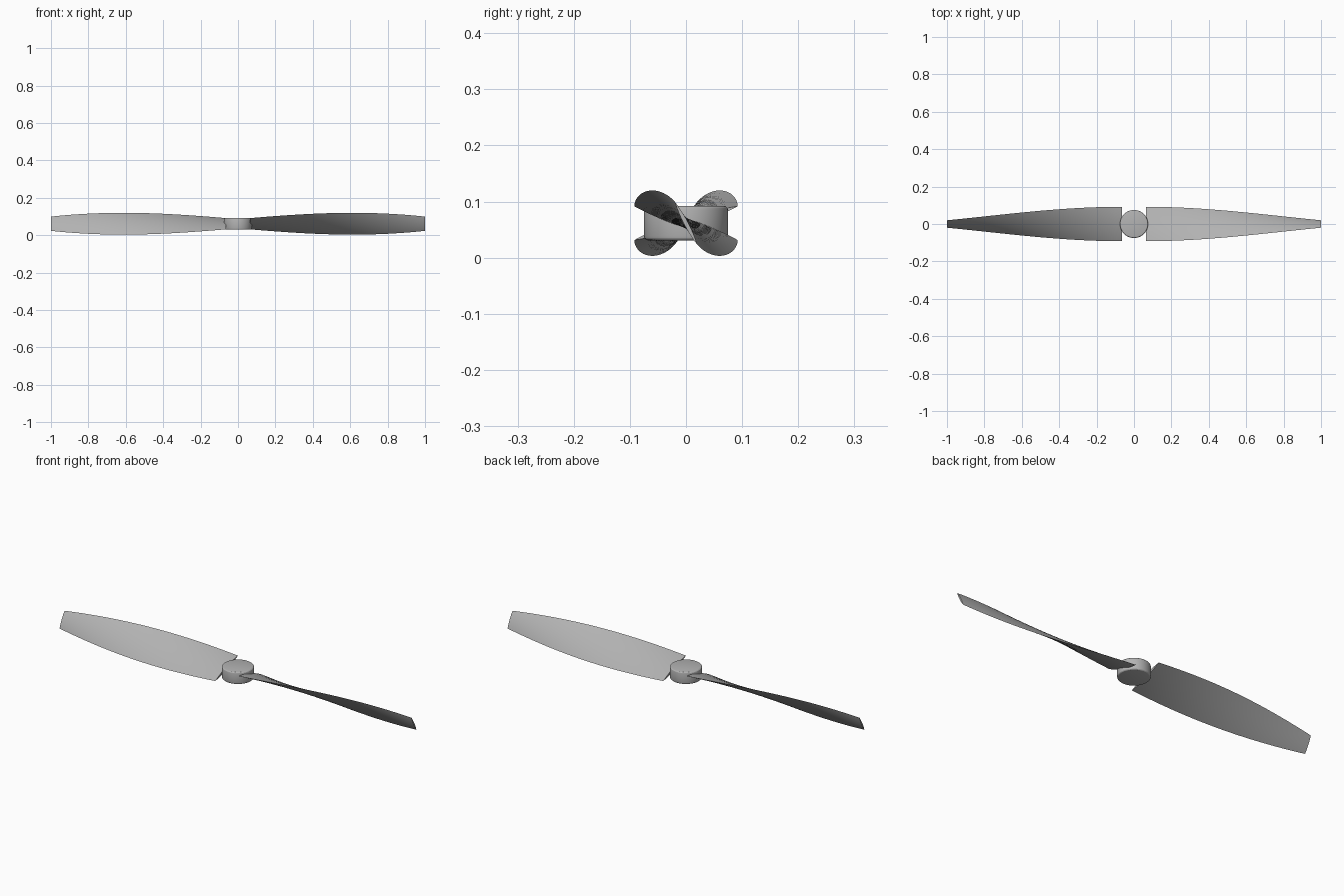
import bpy
import bmesh
import math

cube = bpy.data.objects.get("Cube")
if cube:
    bpy.data.objects.remove(cube, do_unlink=True)

MID_Z = 0.0615
ROOT, TIP = 0.065, 1.0
STATIONS, CHORD_STEPS = 28, 12

grey = bpy.data.materials.new("plain grey")
grey.use_nodes = True
colour = (0.45, 0.45, 0.45, 1)
grey.diffuse_color = colour
grey.node_tree.nodes["Principled BSDF"].inputs["Base Color"].default_value = colour


def finish(bm, name, angle):
    """Turn a bmesh into a smooth-shaded object with sharp edges kept."""
    bmesh.ops.recalc_face_normals(bm, faces=bm.faces)
    mesh = bpy.data.meshes.new(name)
    bm.to_mesh(mesh)
    bm.free()
    mesh.materials.append(grey)
    obj = bpy.data.objects.new(name, mesh)
    bpy.context.collection.objects.link(obj)
    bpy.ops.object.select_all(action="DESELECT")
    obj.select_set(True)
    bpy.context.view_layer.objects.active = obj
    bpy.ops.object.shade_smooth_by_angle(angle=math.radians(angle))
    return obj


def section(x):
    """Thin lens-shaped blade section, tapered and twisted along the span."""
    half = 0.0985 - 0.0555 * ((x - 0.2) / 0.8) ** 2
    twist = math.radians(15 + 47.5 * x)
    points = []
    for i in range(2 * CHORD_STEPS):
        a = math.pi * i / CHORD_STEPS
        s = half * math.cos(a)
        t = 0.09 * half * math.sin(a) * abs(math.sin(a))
        points.append((x, -s * math.cos(twist) + t * math.sin(twist),
                       MID_Z + s * math.sin(twist) + t * math.cos(twist)))
    return points


def blade(name, side):
    """Loft the sections; the opposite blade is a half turn about z."""
    bm = bmesh.new()
    rings = []
    for i in range(STATIONS + 1):
        x = ROOT + (TIP - ROOT) * i / STATIONS
        rings.append([bm.verts.new((side * px, side * py, pz))
                      for px, py, pz in section(x)])
    for inner, outer in zip(rings, rings[1:]):
        for j in range(len(inner)):
            bm.faces.new((inner[j - 1], inner[j], outer[j], outer[j - 1]))
    bm.faces.new(rings[0])
    bm.faces.new(rings[-1])
    return finish(bm, name, 40)


blade("left_blade", 1)
blade("right_blade", -1)

# Hub: short cylinder with rounded rims
bm = bmesh.new()
bmesh.ops.create_cone(bm, cap_ends=True, segments=48, radius1=0.075,
                      radius2=0.075, depth=0.062)
bmesh.ops.translate(bm, verts=bm.verts, vec=(0, 0, MID_Z))
rims = [e for e in bm.edges if abs(e.verts[0].co.z - e.verts[1].co.z) < 0.001]
bmesh.ops.bevel(bm, geom=rims, offset=0.008, segments=3, profile=0.5,
                affect="EDGES")
finish(bm, "hub", 25)
